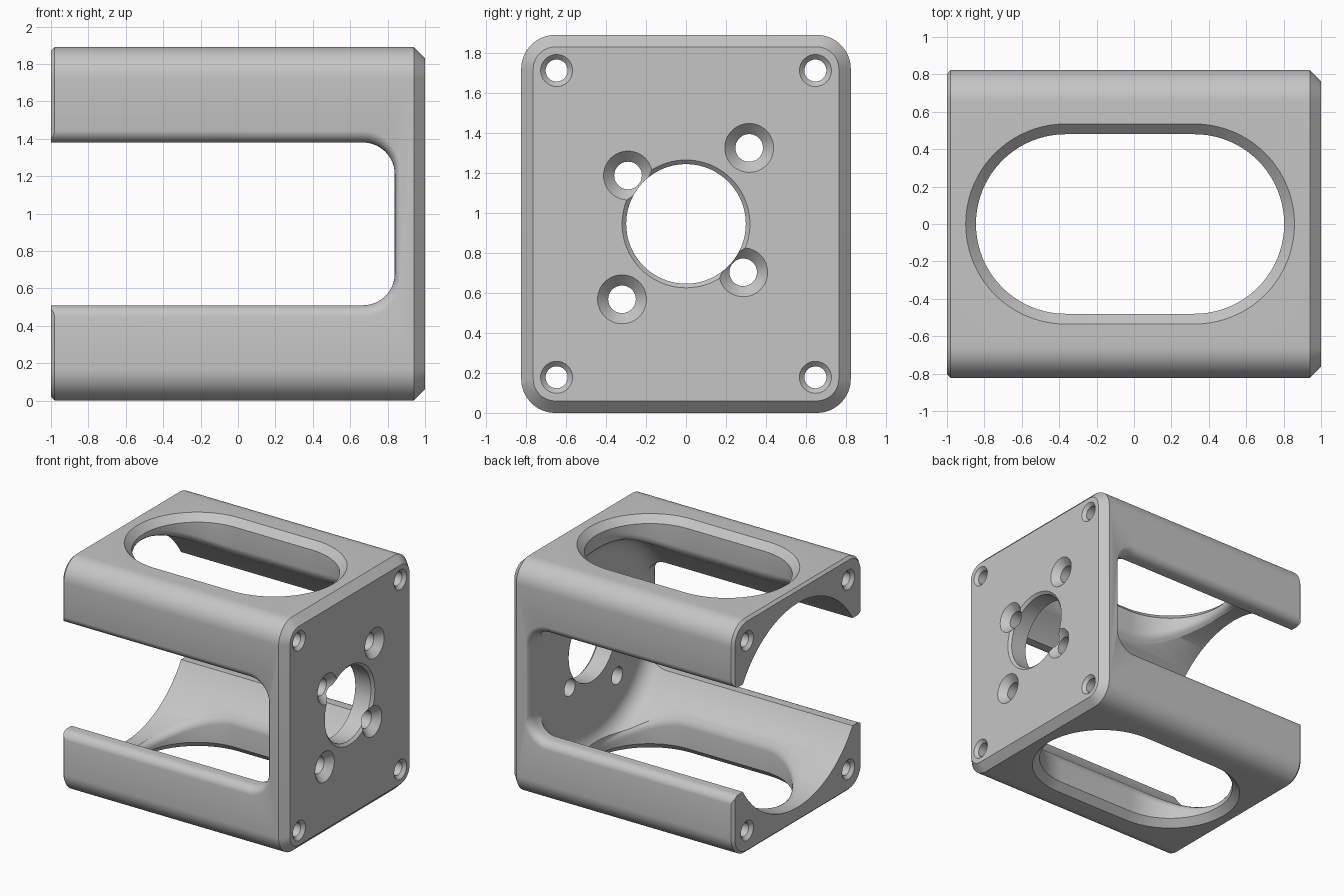
import bpy, bmesh, math

default = bpy.data.objects.get("Cube")
if default:
    bpy.data.objects.remove(default, do_unlink=True)

MID = 0.945            # height of the bore axis
HALF_Y = 0.824
BORE = 0.825
WALL_X = 0.84          # inner face of the end plate

grey = bpy.data.materials.new("plain grey")
grey.use_nodes = True
grey.diffuse_color = (0.56, 0.56, 0.56, 1)
grey.node_tree.nodes["Principled BSDF"].inputs["Base Color"].default_value = (0.56, 0.56, 0.56, 1)


def rounded(a0, a1, b0, b1, r, n=16):
    """Rounded rectangle outline as (a, b) pairs."""
    centres = [(a1 - r, b1 - r), (a0 + r, b1 - r), (a0 + r, b0 + r), (a1 - r, b0 + r)]
    return [(ca + r * math.cos((q + i / n) * math.pi / 2),
             cb + r * math.sin((q + i / n) * math.pi / 2))
            for q, (ca, cb) in enumerate(centres) for i in range(n + 1)]


def circle(a, b, r, n=12):
    return rounded(a - r, a + r, b - r, b + r, r, n)


def loft(name, axis, sections):
    """Closed solid through (position, outline) sections; position may depend on b."""
    place = {"x": lambda a, b, t: (t, a, b),
             "y": lambda a, b, t: (a, t, b),
             "z": lambda a, b, t: (a, b, t)}[axis]
    bm = bmesh.new()
    rings = [[bm.verts.new(place(a, b, t(b) if callable(t) else t)) for a, b in ring]
             for t, ring in sections]
    for low, high in zip(rings, rings[1:]):
        for i in range(len(low)):
            bm.faces.new((low[i - 1], low[i], high[i], high[i - 1]))
    bm.faces.new(rings[0])
    bm.faces.new(rings[-1])
    bmesh.ops.remove_doubles(bm, verts=bm.verts, dist=1e-5)
    bmesh.ops.recalc_face_normals(bm, faces=bm.faces)
    mesh = bpy.data.meshes.new(name)
    bm.to_mesh(mesh)
    bm.free()
    mesh.materials.append(grey)
    obj = bpy.data.objects.new(name, mesh)
    bpy.context.collection.objects.link(obj)
    return obj


# Block with rounded long edges and chamfered ends
def block_outline(inset):
    return rounded(inset - HALF_Y, HALF_Y - inset, inset, 2 * MID - inset, 0.17 - inset)


housing = loft("housing", "x", [(-1, block_outline(0.02)), (-0.98, block_outline(0)),
                                (0.94, block_outline(0)), (1, block_outline(0.06))])
bpy.context.view_layer.objects.active = housing
housing.select_set(True)


def cut(cutter):
    cutter.hide_render = True
    mod = housing.modifiers.new("cut", "BOOLEAN")
    mod.operation = "DIFFERENCE"
    mod.solver = "EXACT"
    mod.object = cutter
    bpy.ops.object.modifier_apply(modifier=mod.name)
    bpy.data.objects.remove(cutter, do_unlink=True)


# Main bore with a filleted closed end
FILLET = 0.14
bore = [(-1.2, circle(0, MID, BORE, 24))]
for i in range(9):
    ang = i / 8 * math.pi / 2
    bore.append((WALL_X - FILLET + FILLET * math.sin(ang),
                 circle(0, MID, BORE - FILLET + FILLET * math.cos(ang), 24)))
cut(loft("bore_cutter", "x", bore))


# Side openings with rounded outer lips
def side_outline(o):
    return rounded(-2, WALL_X - 0.002 + 0.35 * o, MID - 0.435 - o, MID + 0.435 + o, 0.17 + 0.35 * o)


LIP = 0.07
for side in (-1, 1):
    sections = [(side * 0.5, side_outline(0))]
    for i in range(9):
        ang = i / 8 * math.radians(84)
        sections.append((side * (HALF_Y + 0.0005 - LIP + LIP * math.sin(ang)),
                         side_outline(LIP * (1 - math.cos(ang)))))
    sections.append((side * 0.95, side_outline(LIP * 1.4)))
    cut(loft("side_cutter", "y", sections))


# Oval openings above and below, chamfered outside and rounded into the bore
def oval(o, right):
    return rounded(-0.845 - o, 0.803 + right, -0.48 - o, 0.48 + o, 0.48 + min(o, 0.5 * (o + right)), 20)


def above_bore(side, d):
    return lambda b: MID + side * (math.sqrt(BORE ** 2 - b ** 2) + d)


ROUND = 0.05
for side in (-1, 1):
    sections = [(MID + side * 0.35, oval(ROUND, 0)), (above_bore(side, -0.01), oval(ROUND, 0))]
    for i in range(1, 6):
        ang = i / 5 * math.pi / 2
        sections.append((above_bore(side, ROUND * (1 - math.cos(ang))),
                         oval(ROUND * (1 - math.sin(ang)), 0)))
    sections += [(MID + side * (MID - 0.055), oval(0, 0)),
                 (MID + side * (MID + 0.01), oval(0.065, 0.065))]
    cut(loft("oval_cutter", "z", sections))


# Countersunk corner holes running the full length
for y in (-0.647, 0.647):
    for z in (MID - 0.767, MID + 0.767):
        cut(loft("corner_hole_cutter", "x",
                 [(-1.01, circle(y, z, 0.09)), (-0.975, circle(y, z, 0.055)),
                  (0.975, circle(y, z, 0.055)), (1.01, circle(y, z, 0.09))]))

# Centre hole and countersunk mounting holes in the end plate
cut(loft("centre_hole_cutter", "x",
         [(0.7, circle(0, MID, 0.299, 20)), (0.98, circle(0, MID, 0.299, 20)),
          (1.01, circle(0, MID, 0.33, 20))]))
for y, z in ((-0.29, 1.187), (0.316, 1.325), (0.286, 0.703), (-0.32, 0.568)):
    cut(loft("mount_hole_cutter", "x",
             [(0.7, circle(y, z, 0.069)), (0.945, circle(y, z, 0.069)),
              (1.01, circle(y, z, 0.132))]))

bpy.ops.object.shade_smooth_by_angle(angle=math.radians(25))
